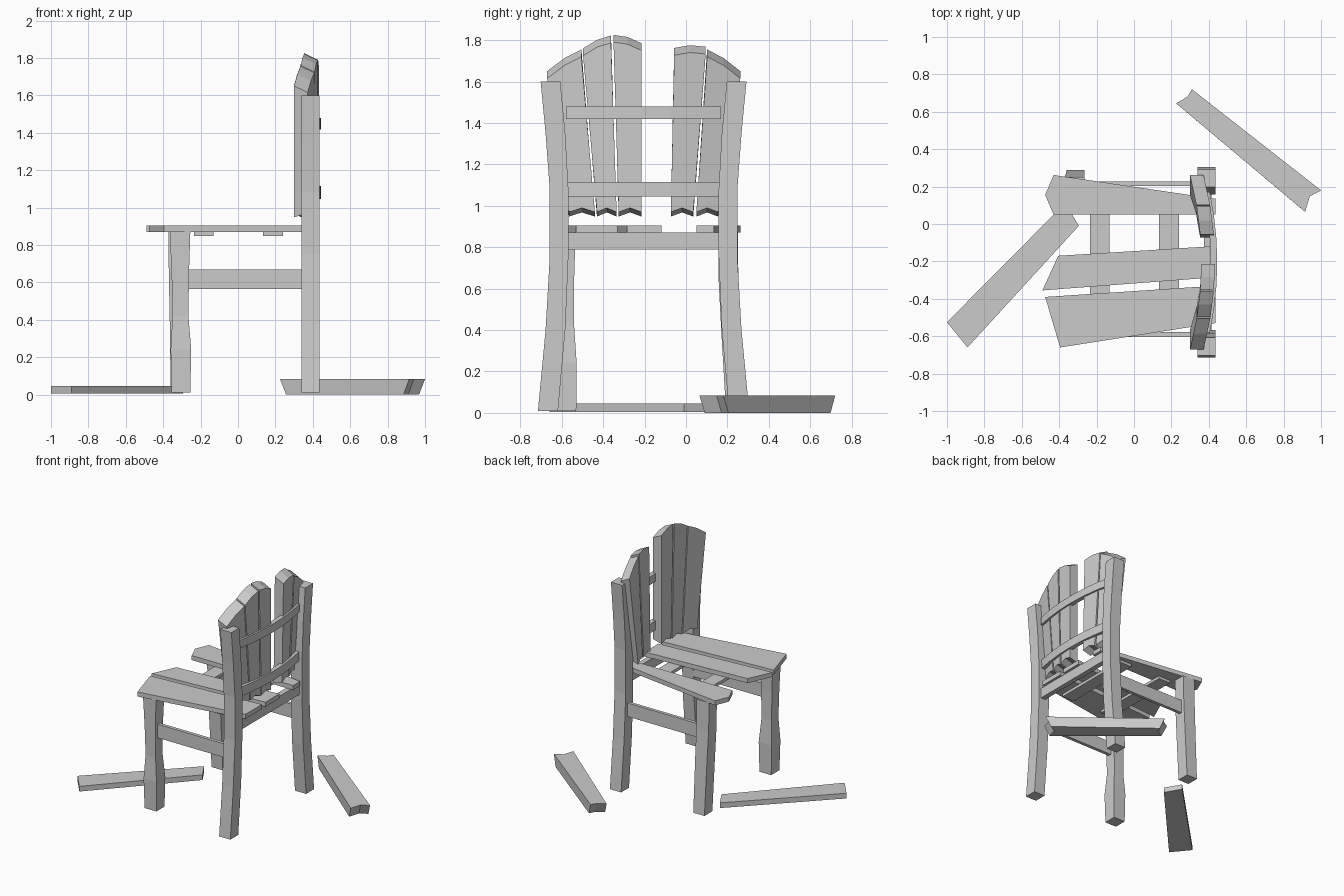
import bpy, bmesh

CY = -0.205  # chair centre line in y


def loft(name, sections):
    """Solid skinned through equal-sized rings of points, capped at both ends."""
    bm = bmesh.new()
    rings = [[bm.verts.new(p) for p in s] for s in sections]
    n = len(rings[0])
    for a, b in zip(rings, rings[1:]):
        for i in range(n):
            j = (i + 1) % n
            bm.faces.new((a[i], a[j], b[j], b[i]))
    bm.faces.new(rings[0][::-1])
    bm.faces.new(rings[-1])
    bmesh.ops.recalc_face_normals(bm, faces=bm.faces)
    me = bpy.data.meshes.new(name)
    bm.to_mesh(me)
    bm.free()
    ob = bpy.data.objects.new(name, me)
    bpy.context.collection.objects.link(ob)
    return ob


def slab(name, outline, z0, z1):
    return loft(name, [[(x, y, z) for x, y in outline] for z in (z0, z1)])


def box(name, x0, x1, y0, y1, z0, z1):
    return slab(name, [(x0, y0), (x1, y0), (x1, y1), (x0, y1)], z0, z1)


def post(name, rows):
    """Leg from rows of (z, x0, x1, y0, y1)."""
    return loft(name, [[(a, c, z), (b, c, z), (b, d, z), (a, d, z)]
                       for z, a, b, c, d in rows])


def arc_x(y):
    return 0.36 - 0.28 * (y - CY) ** 2


# back legs, bowed inward, mirrored about the chair centre line
bow = [(0.01, 0.413, 0.51), (0.4, 0.378, 0.473), (0.75, 0.363, 0.453),
       (1.08, 0.363, 0.453), (1.35, 0.378, 0.473), (1.6, 0.402, 0.497)]
for side, label in ((-1, "right"), (1, "left")):
    post("back_leg_" + label,
         [(z, 0.34, 0.435, CY + side * a, CY + side * b) for z, a, b in bow])

# front legs: one splayed, one waisted
post("front_leg_left", [(0.01, -0.36, -0.265, 0.193, 0.29), (0.4, -0.365, -0.265, 0.17, 0.268),
                        (0.65, -0.37, -0.265, 0.157, 0.253), (0.87, -0.372, -0.265, 0.155, 0.25)])
post("front_leg_right", [(0.01, -0.355, -0.255, -0.63, -0.53), (0.24, -0.36, -0.25, -0.635, -0.528),
                         (0.42, -0.35, -0.265, -0.625, -0.54), (0.65, -0.355, -0.262, -0.63, -0.54),
                         (0.87, -0.365, -0.255, -0.635, -0.533)])

# side stretchers and rear apron
box("stretcher_left", -0.28, 0.36, 0.203, 0.228, 0.565, 0.67)
box("stretcher_right", -0.28, 0.36, -0.603, -0.577, 0.565, 0.67)
box("rear_apron", 0.375, 0.415, -0.58, 0.17, 0.79, 0.87)

# battens under the seat
for i, x in enumerate((-0.235, 0.135)):
    box(f"seat_batten_{i + 1}", x, x + 0.105, -0.53, 0.13, 0.848, 0.872)

# seat boards, one missing
seat = [
    [(-0.43, 0.262), (-0.475, 0.155), (-0.43, 0.05), (0.435, 0.05), (0.435, 0.135)],
    [(-0.405, -0.17), (-0.49, -0.355), (0.435, -0.285), (0.435, -0.118)],
    [(-0.475, -0.39), (-0.395, -0.66), (0.435, -0.53), (0.435, -0.33)],
]
for i, outline in enumerate(seat):
    slab(f"seat_board_{i + 1}", outline, 0.87, 0.905)

# curved back rails
for i, (z0, z1) in enumerate(((1.045, 1.115), (1.418, 1.48))):
    rings = []
    for k in range(7):
        y = -0.58 + 0.75 * k / 6
        x = arc_x(y) + 0.085
        rings.append([(x - 0.035, y, z0), (x, y, z0), (x, y, z1), (x - 0.035, y, z1)])
    loft(f"back_rail_{i + 1}", rings)

# fanned back slats: bottom y pair, top y pair, top z pair
slats = [
    (-0.565, -0.440, -0.670, -0.505, 1.650, 1.755),
    (-0.430, -0.335, -0.497, -0.362, 1.760, 1.822),
    (-0.325, -0.215, -0.350, -0.215, 1.825, 1.785),
    (-0.073, 0.035, -0.057, 0.095, 1.762, 1.768),
    (0.050, 0.155, 0.102, 0.262, 1.755, 1.650),
]
for i, (b0, b1, t0, t1, z0, z1) in enumerate(slats):
    x0, x1 = arc_x(t0), arc_x(t1)
    xm = (x0 + x1) / 2
    rings = []
    for dx, lo, hi in ((0, 0.948, 0), (0.073, 0.97, -0.035)):
        rings.append([(x0 + dx, b0, lo), (xm + dx, (b0 + b1) / 2, lo + 0.02),
                      (x1 + dx, b1, lo), (x1 + dx, t1, z1 + hi),
                      (xm + dx, (t0 + t1) / 2, (z0 + z1) / 2 + hi + 0.01),
                      (x0 + dx, t0, z0 + hi)])
    loft(f"back_slat_{i + 1}", rings)

# fallen seat board on the floor
slab("fallen_seat_board", [(-1.0, -0.525), (-0.89, -0.66), (-0.295, -0.01), (-0.367, 0.113)],
     0.005, 0.045)

# fallen back slat, bevelled and notched at the ends
upper = [(0.225, 0.645), (0.285, 0.68), (0.31, 0.72), (1.0, 0.18), (0.94, 0.148), (0.915, 0.065)]
lower = [(0.257, 0.618), (0.315, 0.655), (0.338, 0.698), (0.968, 0.205), (0.91, 0.172), (0.885, 0.09)]
loft("fallen_back_slat", [[(x, y, 0.0) for x, y in lower], [(x, y, 0.083) for x, y in upper]])
